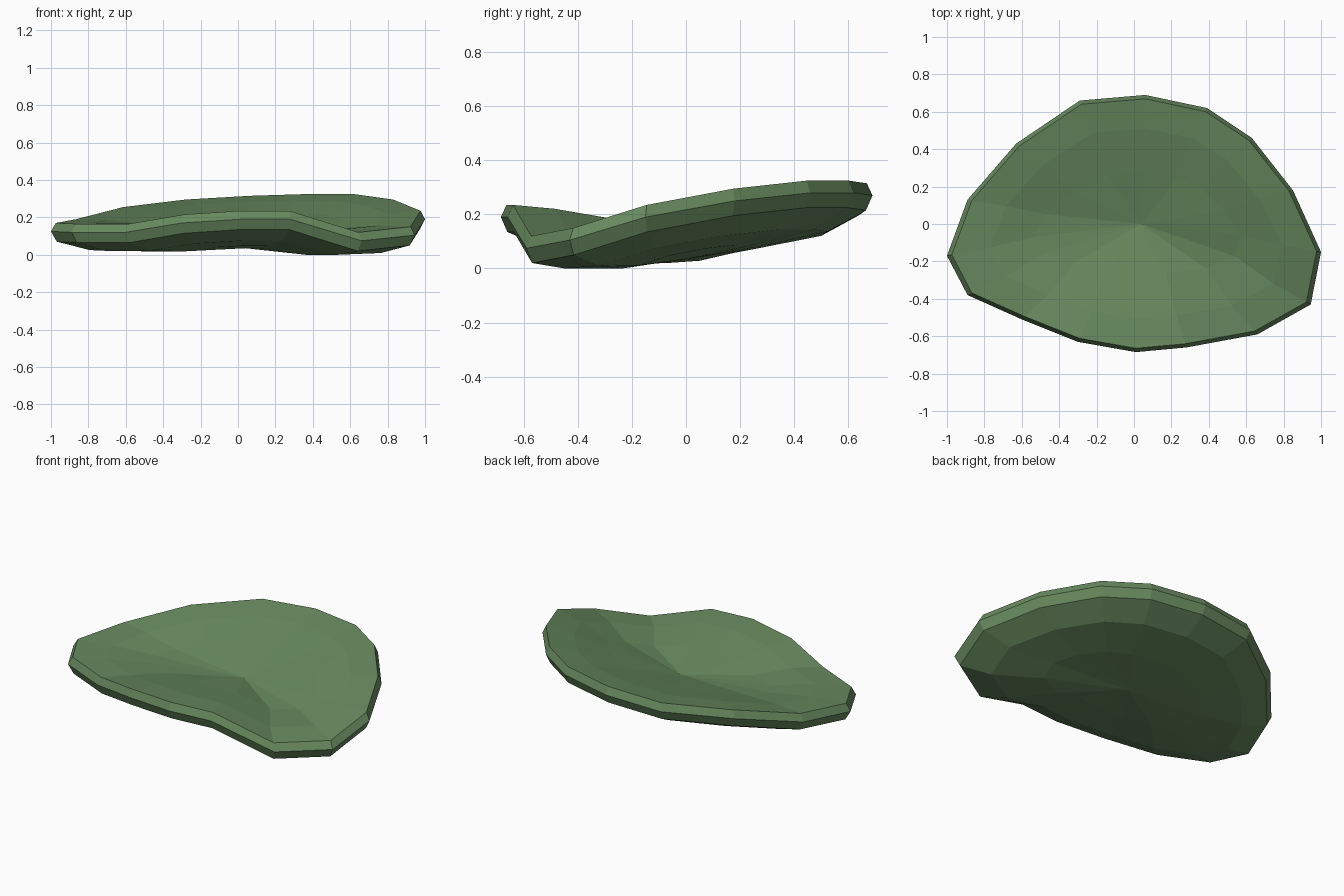
import bpy, bmesh

if "Cube" in bpy.data.objects:
    bpy.data.objects.remove(bpy.data.objects["Cube"])

# Outline of the rim: x, y, height of the upper rim edge
RIM = [(.06, .69, .315), (.39, .62, .325), (.63, .46, .325), (.85, .18, .295),
       (1, -.15, .235), (.945, -.43, .15), (.66, -.59, .12), (.28, -.66, .235),
       (.01, -.685, .235), (-.30, -.63, .215), (-.60, -.51, .165), (-.89, -.38, .165),
       (-1, -.17, .17), (-.89, .13, .19), (-.63, .43, .255), (-.29, .66, .295)]
CX, TOP, BOTTOM = .04, .14, .035      # centre x, centre heights of both skins

# Rings from top centre, over the rim, to bottom centre:
# x scale, y scale, follow of rim height, bulge, centre height, rim drop
RINGS = [(.55, .40, .45, .000, TOP, 0),
         (.78, .74, .77, .008, TOP, 0),
         (.975, .97, 1, .000, TOP, 0),
         (1, 1, 1, .000, TOP, .045),
         (.97, .965, 1, .000, BOTTOM, .10),
         (.80, .76, .77, -.037, BOTTOM, .10),
         (.52, .40, .43, -.030, BOTTOM, .10)]

green = bpy.data.materials.new("leaf green")
green.diffuse_color = (.136, .250, .112, 1)
green.use_nodes = True
green.node_tree.nodes["Principled BSDF"].inputs["Base Color"].default_value = green.diffuse_color

bm = bmesh.new()
rings = []
for sx, sy, follow, bulge, centre, drop in RINGS:
    ring = []
    for x, y, h in RIM:
        z = centre + (h - drop - centre) * follow + bulge
        ring.append(bm.verts.new((CX + (x - CX) * sx, y * sy, max(z, 0))))
    rings.append(ring)
top = bm.verts.new((CX, 0, TOP))
bottom = bm.verts.new((CX, 0, BOTTOM))

# Skin the rings and close both centres with fans
n = len(RIM)
for i in range(n):
    j = (i + 1) % n
    bm.faces.new((top, rings[0][i], rings[0][j]))
    bm.faces.new((bottom, rings[-1][j], rings[-1][i]))
    for a, b in zip(rings, rings[1:]):
        bm.faces.new((a[i], b[i], b[j], a[j]))
bmesh.ops.recalc_face_normals(bm, faces=bm.faces)

mesh = bpy.data.meshes.new("leaf_dish")
bm.to_mesh(mesh)
bm.free()
mesh.materials.append(green)
dish = bpy.data.objects.new("leaf_dish", mesh)
bpy.context.collection.objects.link(dish)
